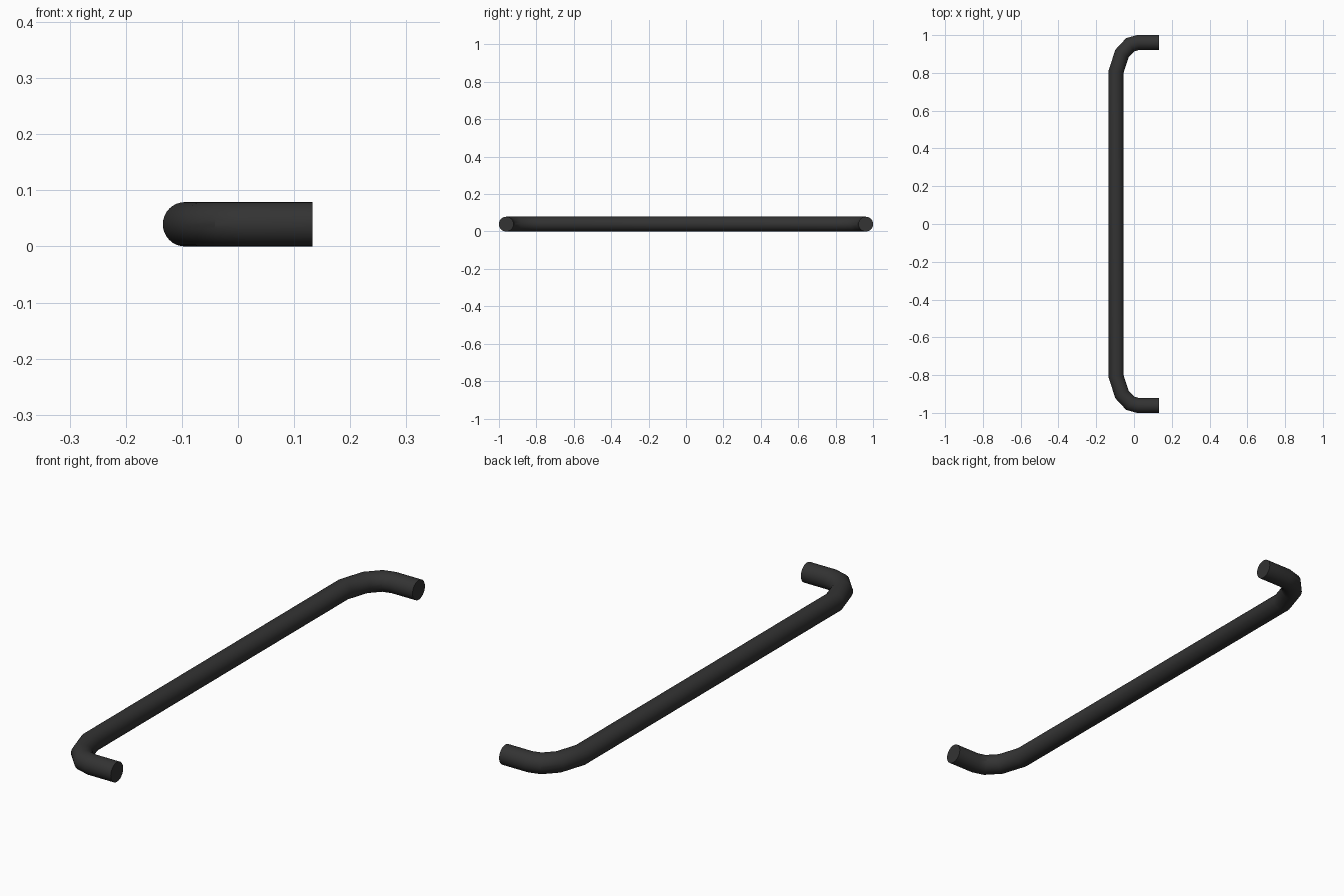
import bpy, bmesh, math
from mathutils import Vector

if "Cube" in bpy.data.objects:
    bpy.data.objects.remove(bpy.data.objects["Cube"])

R = 0.0395      # tube radius
SIDES = 32

# Centre line of one half, from the open end round the bend; mirrored in y
half = [(0.133, 0.961), (0.022, 0.961), (-0.02, 0.949), (-0.064, 0.902), (-0.0945, 0.807)]
path = [Vector((x, y, R)) for x, y in half]
path += [Vector((x, -y, R)) for x, y in reversed(half)]

bm = bmesh.new()
up = Vector((0, 0, 1))
rings = []
for i, p in enumerate(path):
    # Mitred ring at each path point
    a = (p - path[i - 1]).normalized() if i > 0 else None
    b = (path[i + 1] - p).normalized() if i < len(path) - 1 else None
    a, b = a or b, b or a
    t = (a + b).normalized()
    side = t.cross(up) / t.dot(a)
    rings.append([bm.verts.new(p + R * (math.cos(w) * side + math.sin(w) * up))
                  for w in (2 * math.pi * k / SIDES for k in range(SIDES))])

# Tube walls and flat end caps
for r, s in zip(rings, rings[1:]):
    for k in range(SIDES):
        n = (k + 1) % SIDES
        bm.faces.new((r[k], r[n], s[n], s[k]))
bm.faces.new(rings[0])
bm.faces.new(rings[-1])
bmesh.ops.recalc_face_normals(bm, faces=bm.faces)

mesh = bpy.data.meshes.new("bar_handle")
bm.to_mesh(mesh)
bm.free()
handle = bpy.data.objects.new("bar_handle", mesh)
bpy.context.collection.objects.link(handle)

# Matte black finish
mat = bpy.data.materials.new("matte_black")
mat.diffuse_color = (0.033, 0.033, 0.033, 1)
mat.use_nodes = True
mat.node_tree.nodes["Principled BSDF"].inputs["Base Color"].default_value = mat.diffuse_color
mesh.materials.append(mat)

# Smooth round the tube, crisp ends
bpy.context.view_layer.objects.active = handle
handle.select_set(True)
bpy.ops.object.shade_smooth_by_angle(angle=math.radians(30))
